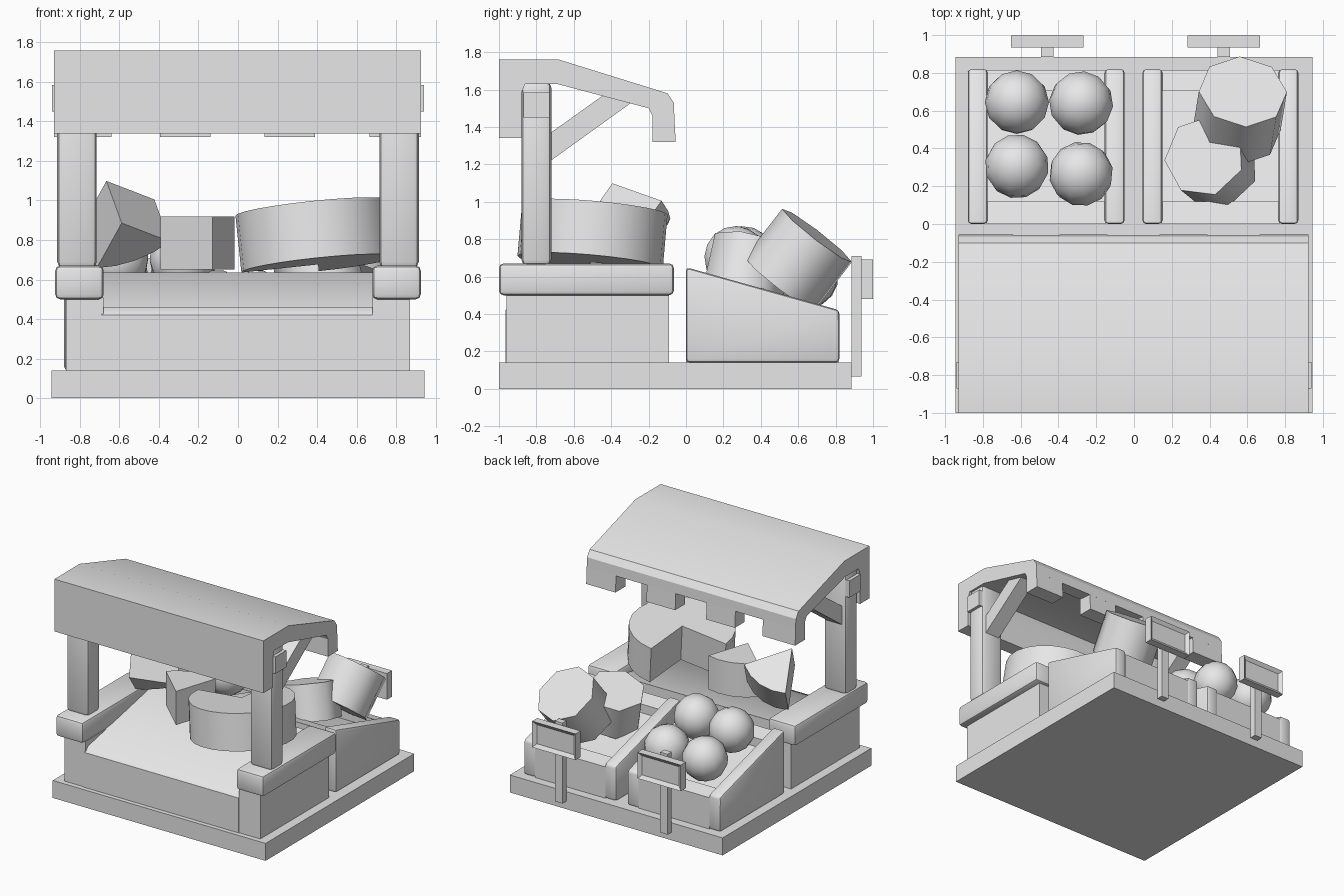
import bpy, bmesh, math
from mathutils import Vector

cube = bpy.data.objects.get("Cube")
if cube:
    bpy.data.objects.remove(cube, do_unlink=True)

grey = bpy.data.materials.new("plain_grey")
grey.use_nodes = True
grey.diffuse_color = (0.8, 0.8, 0.8, 1)
grey.node_tree.nodes["Principled BSDF"].inputs["Base Color"].default_value = (0.8, 0.8, 0.8, 1)


def finish(name, bm, bevel=0, segments=2, smooth=40):
    """Turn a bmesh into an object with optional bevel and smooth shading."""
    bmesh.ops.recalc_face_normals(bm, faces=bm.faces)
    if bevel:
        bmesh.ops.bevel(bm, geom=bm.edges[:], offset=bevel, segments=segments,
                        profile=0.5, affect='EDGES')
    me = bpy.data.meshes.new(name)
    bm.to_mesh(me)
    bm.free()
    me.materials.append(grey)
    ob = bpy.data.objects.new(name, me)
    bpy.context.collection.objects.link(ob)
    if smooth:
        bpy.ops.object.select_all(action='DESELECT')
        bpy.context.view_layer.objects.active = ob
        ob.select_set(True)
        bpy.ops.object.shade_smooth_by_angle(angle=math.radians(smooth))
    return ob


def box(name, x, y, z, bevel=0, segments=2):
    bm = bmesh.new()
    bmesh.ops.create_cube(bm, size=1)
    for v in bm.verts:
        v.co = [(a + b) / 2 + c * (b - a) for (a, b), c in zip((x, y, z), v.co)]
    return finish(name, bm, bevel, segments, 40 if bevel else 0)


def prism(name, outline, lo, hi, axis='x', bevel=0, smooth=40):
    """Extrude an outline: (y, z) points along x, or (x, y) points along z."""
    bm = bmesh.new()
    place = (lambda p: (lo, p[0], p[1])) if axis == 'x' else (lambda p: (p[0], p[1], lo))
    face = bm.faces.new([bm.verts.new(place(p)) for p in outline])
    new = bmesh.ops.extrude_face_region(bm, geom=[face])["geom"]
    step = Vector((hi - lo, 0, 0)) if axis == 'x' else Vector((0, 0, hi - lo))
    bmesh.ops.translate(bm, vec=step, verts=[v for v in new if isinstance(v, bmesh.types.BMVert)])
    return finish(name, bm, bevel, 2, smooth)


def pie(name, radius, height, start, end, steps, location, tilt, apex=(0, 0)):
    """Part of a disc between two angles, cut to its apex."""
    pts = [apex]
    for i in range(steps + 1):
        a = math.radians(start + (end - start) * i / steps)
        pts.append((apex[0] + radius * math.cos(a), apex[1] + radius * math.sin(a)))
    ob = prism(name, pts, -height / 2, height / 2, 'z')
    ob.location = location
    ob.rotation_euler = [math.radians(t) for t in tilt]
    return ob


def drum(name, sides, radius, length, location, axis, turn=0):
    """Low-sided cylinder whose axis points along a direction."""
    bm = bmesh.new()
    bmesh.ops.create_cone(bm, cap_ends=True, segments=sides, radius1=radius,
                          radius2=radius, depth=length)
    for v in bm.verts:
        c, s = math.cos(turn), math.sin(turn)
        v.co = (v.co.x * c - v.co.y * s, v.co.x * s + v.co.y * c, v.co.z)
    ob = finish(name, bm, 0, 0, 55)
    ob.location = location
    ob.rotation_euler = Vector(axis).to_track_quat('Z', 'Y').to_euler()
    return ob


# Base slab
box("base", (-0.945, 0.945), (-1, 0.885), (0, 0.14))

# Counter with a sloping display tray
prism("counter_tray", [(-0.965, 0.14), (-0.965, 0.42), (-0.93, 0.46), (-0.1, 0.635), (-0.1, 0.14)],
      -0.69, 0.68)

for side, s in (("left", 1), ("right", -1)):
    def mx(a, b):
        return tuple(sorted((s * a, s * b)))
    # Counter ends, ledges and canopy supports
    box(side + "_counter_end", mx(0.68, 0.87), (-0.96, -0.09), (0.14, 0.51))
    box(side + "_ledge", mx(0.68, 0.925), (-1, -0.065), (0.5, 0.67), 0.025)
    box(side + "_post", mx(0.715, 0.915), (-0.88, -0.72), (0.66, 1.64), 0.03)
    box(side + "_post_block", mx(0.69, 0.94), (-0.87, -0.73), (1.45, 1.585))
    prism(side + "_brace", [(-0.75, 1.2), (-0.75, 1.35), (-0.4, 1.6), (-0.25, 1.56)],
          s * 0.75, s * 0.88)

# Canopy shell and rear valance tabs
prism("canopy", [(-1, 1.34), (-1, 1.76), (-0.68, 1.76), (-0.1, 1.58), (-0.065, 1.53),
                 (-0.062, 1.45), (-0.18, 1.46), (-0.2, 1.5), (-0.69, 1.63), (-0.86, 1.63),
                 (-0.88, 1.58), (-0.88, 1.34)], -0.93, 0.925, smooth=30)
for i, (a, b) in enumerate(((-0.93, -0.64), (-0.395, -0.14), (0.135, 0.39), (0.665, 0.925))):
    prism(f"valance_tab_{i + 1}", [(-0.18, 1.32), (-0.18, 1.5), (-0.065, 1.5), (-0.055, 1.32)], a, b)

# Cheese wheel with a quarter cut away, and two loose wedges
pie("cheese_wheel", 0.39, 0.29, -180, 90, 18, (0.39, -0.5, 0.82), (-5, -6, 0))
pie("upright_wedge", 0.36, 0.27, 72, 137, 4, (-0.13, -0.6, 0.785), (0, 0, 0))
pie("tilted_wedge", 0.37, 0.27, 58, 122, 4, (-0.59, -0.3, 0.89), (-33, -20, 0), (0, -0.2))


def rim(y):
    """Height of the crate side at a given depth."""
    return 0.65 - 0.28 * y


# Two sloping crates
for name, a, b in (("right_crate", -0.88, -0.05), ("left_crate", 0.045, 0.87)):
    side_outline = [(0, 0.14), (0, 0.65), (0.82, 0.42), (0.82, 0.14)]
    for k, lo in enumerate((a, b - 0.105)):
        prism(f"{name}_side_{k + 1}", side_outline, lo, lo + 0.105, bevel=0.02)
    for k, (y0, y1) in enumerate(((0.0, 0.12), (0.705, 0.815))):
        prism(f"{name}_wall_{k + 1}", [(y0, 0.14), (y0, rim(y0) - 0.03),
              (y1, rim(y1) - 0.03), (y1, 0.14)], a + 0.1, b - 0.1)
    prism(name + "_floor", [(0.1, 0.14), (0.1, rim(0.1) - 0.1), (0.72, rim(0.72) - 0.1),
          (0.72, 0.14)], a + 0.1, b - 0.1)

# Round fruit in one crate
for i, (x, y, z) in enumerate(((-0.62, 0.645, 0.6), (-0.28, 0.64, 0.6),
                               (-0.62, 0.305, 0.7), (-0.28, 0.265, 0.7))):
    bm = bmesh.new()
    bmesh.ops.create_uvsphere(bm, u_segments=12, v_segments=8, radius=0.17)
    ob = finish(f"fruit_{i + 1}", bm, 0, 0, 60)
    ob.location = (x, y, z)
    ob.rotation_euler = (-0.25, 0.12 * i, 0.4 * i)

# Chunky produce in the other crate
drum("large_produce", 8, 0.235, 0.33, (0.56, 0.6, 0.69), (0.1, 0.61, 0.79), 0.2)
drum("small_produce", 7, 0.22, 0.28, (0.41, 0.33, 0.64), (-0.25, 0.2, 0.9), 0.3)

# Price signs with an inset panel on the back
for side, x in (("right", -0.46), ("left", 0.475)):
    box(side + "_sign_post", (x - 0.033, x + 0.033), (0.885, 0.937), (0.065, 0.71))
    bm = bmesh.new()
    bmesh.ops.create_cube(bm, size=1)
    for v in bm.verts:
        v.co = (x + v.co.x * 0.385, 0.967 + v.co.y * 0.064, 0.585 + v.co.z * 0.21)
    bm.normal_update()
    back = max(bm.faces, key=lambda f: f.normal.y)
    bmesh.ops.inset_region(bm, faces=[back], thickness=0.04, depth=0)
    bmesh.ops.translate(bm, vec=(0, -0.02, 0), verts=back.verts[:])
    finish(side + "_sign_board", bm, 0, 0, 0)
